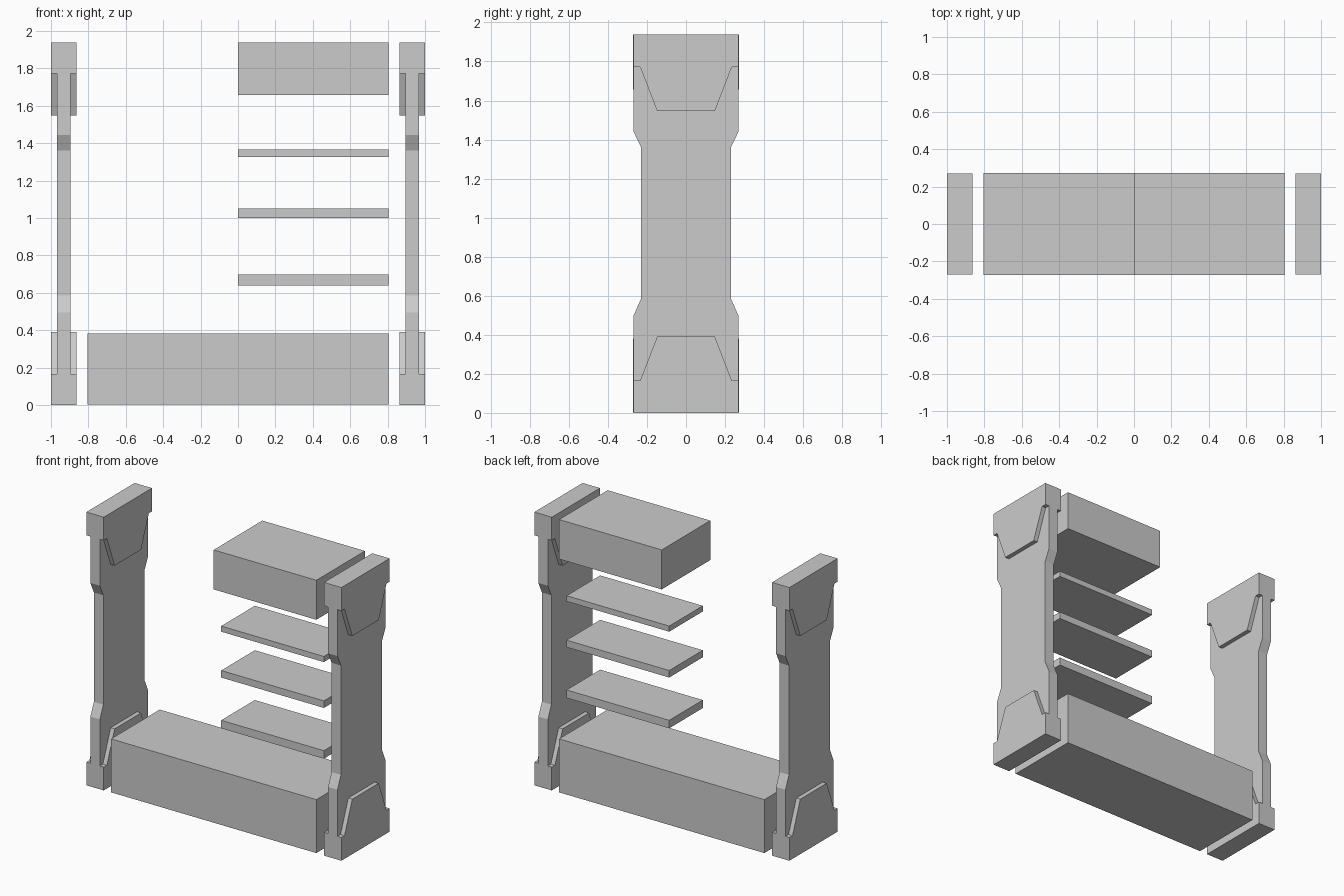
import bpy
import bmesh

if "Cube" in bpy.data.objects:
    bpy.data.objects.remove(bpy.data.objects["Cube"])


def make_object(name, bm):
    bmesh.ops.recalc_face_normals(bm, faces=bm.faces[:])
    mesh = bpy.data.meshes.new(name)
    bm.to_mesh(mesh)
    bm.free()
    obj = bpy.data.objects.new(name, mesh)
    bpy.context.collection.objects.link(obj)
    return obj


def box(name, x0, x1, depth, z0, z1):
    bm = bmesh.new()
    bmesh.ops.create_cube(bm, size=1)
    for v in bm.verts:
        v.co.x = x1 if v.co.x > 0 else x0
        v.co.y = depth if v.co.y > 0 else -depth
        v.co.z = z1 if v.co.z > 0 else z0
    return make_object(name, bm)


def slab(name, half_profile, x, half):
    """Mirror a (y, z) half profile across y = 0 and extrude it along x."""
    pts = half_profile + [(-y, z) for y, z in reversed(half_profile)]
    bm = bmesh.new()
    face = bm.faces.new([bm.verts.new((x - half, y, z)) for y, z in pts])
    ext = bmesh.ops.extrude_face_region(bm, geom=[face])["geom"]
    bmesh.ops.translate(bm, vec=(2 * half, 0, 0),
                        verts=[g for g in ext if isinstance(g, bmesh.types.BMVert)])
    return make_object(name, bm)


HEIGHT = 1.937
panel = [(0.27, 0.165), (0.27, 0.495), (0.23, 0.585),
         (0.23, 1.36), (0.27, 1.443), (0.27, 1.775)]
cap = [(0.27, 0), (0.27, 0.165), (0.235, 0.165), (0.148, 0.39)]
top_cap = [(y, HEIGHT - z) for y, z in cap]

# End uprights: waisted panel with thicker caps at foot and head
for side, x in (("left", -0.932), ("right", 0.932)):
    upright = slab(side + "_upright", panel, x, 0.037)
    for part, profile in (("foot", cap), ("head", top_cap)):
        cap_obj = slab(f"{side}_{part}_cap", profile, x, 0.068)

# Base cabinet and upper cabinet
box("base_cabinet", -0.805, 0.805, 0.272, 0.003, 0.382)
box("upper_cabinet", 0, 0.805, 0.272, 1.657, HEIGHT)

# Floating shelves on the right half
for i, (z0, z1) in enumerate([(0.64, 0.697), (1.0, 1.05), (1.325, 1.365)]):
    box(f"shelf_{i + 1}", 0, 0.805, 0.188, z0, z1)
